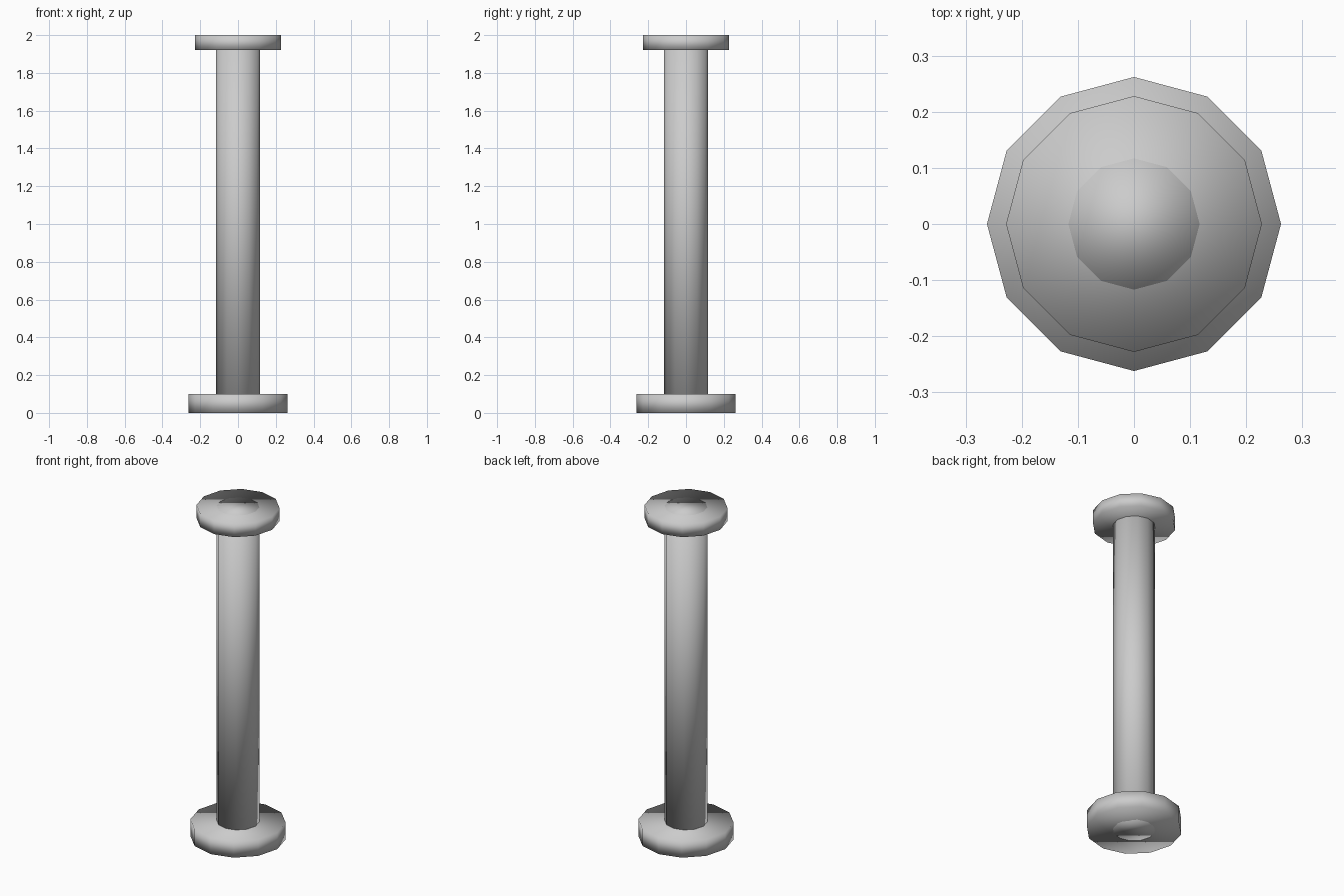
import bpy

if "Cube" in bpy.data.objects:
    bpy.data.objects.remove(bpy.data.objects["Cube"])


def disc(name, radius, z0, z1):
    """Twelve-sided, smooth-shaded upright cylinder between two heights."""
    bpy.ops.mesh.primitive_cylinder_add(
        vertices=12, radius=radius, depth=z1 - z0, location=(0, 0, (z0 + z1) / 2))
    obj = bpy.context.object
    obj.name = name
    bpy.ops.object.shade_smooth()
    return obj


# Wide foot plate
disc("base_flange", 0.262, 0.0, 0.10)
# Post running the full height
disc("shaft", 0.117, 0.0, 2.0)
# Slightly narrower cap plate
disc("top_flange", 0.228, 1.92, 2.0)
